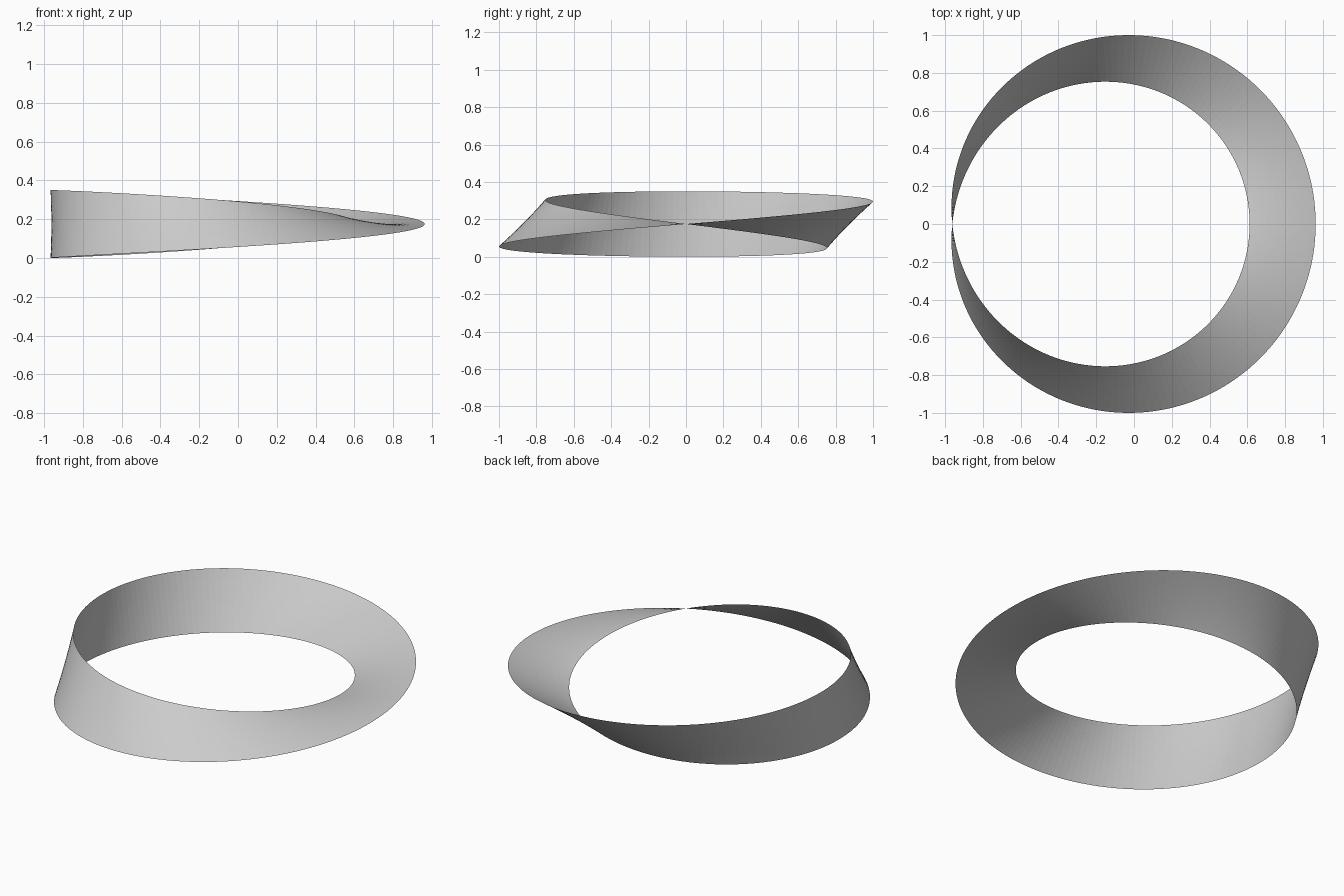
import bpy, bmesh
from math import sin, cos, pi

if "Cube" in bpy.data.objects:
    bpy.data.objects.remove(bpy.data.objects["Cube"])

SEGMENTS, STRIPS = 160, 12          # around the loop, across the band
RADIUS, HALF_WIDTH = 0.8745, 0.1749
SHIFT_X = -HALF_WIDTH / 2           # centres the outline on x = 0

# Band: a straight line swept round a circle while making half a turn
bm = bmesh.new()
rows = []
for i in range(SEGMENTS):
    t = 2 * pi * i / SEGMENTS
    row = []
    for j in range(STRIPS + 1):
        v = HALF_WIDTH * (2 * j / STRIPS - 1)
        r = RADIUS + v * cos(t / 2)
        row.append(bm.verts.new((r * cos(t) + SHIFT_X, r * sin(t),
                                 v * sin(t / 2) + HALF_WIDTH)))
    rows.append(row)

# The last row joins the first one flipped, closing the one-sided loop
rows.append(rows[0][::-1])
for a, b in zip(rows, rows[1:]):
    for j in range(STRIPS):
        bm.faces.new((a[j], a[j + 1], b[j + 1], b[j]))

mesh = bpy.data.meshes.new("twisted_band")
bm.to_mesh(mesh)
bm.free()
bpy.context.collection.objects.link(bpy.data.objects.new("twisted_band", mesh))
